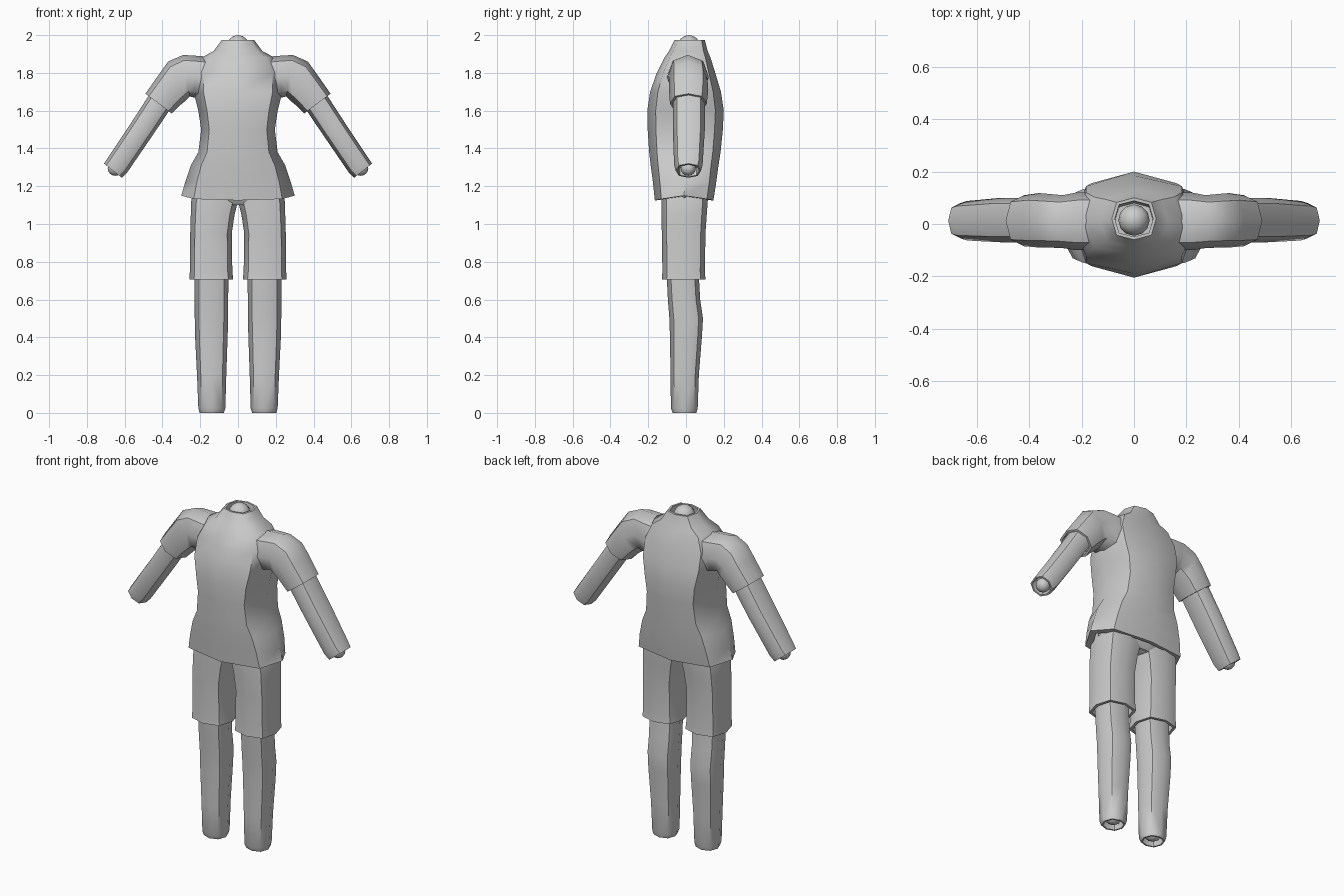
import bpy, bmesh, math
from mathutils import Vector

cube = bpy.data.objects.get("Cube")
if cube:
    bpy.data.objects.remove(cube)

grey = bpy.data.materials.new("plain_grey")
grey.use_nodes = True
grey.diffuse_color = (0.6, 0.6, 0.6, 1)
grey.node_tree.nodes["Principled BSDF"].inputs["Base Color"].default_value = grey.diffuse_color

SIDES = 8


def finish(name, bm):
    bmesh.ops.recalc_face_normals(bm, faces=bm.faces)
    mesh = bpy.data.meshes.new(name)
    bm.to_mesh(mesh)
    bm.free()
    mesh.materials.append(grey)
    obj = bpy.data.objects.new(name, mesh)
    bpy.context.collection.objects.link(obj)
    bpy.ops.object.select_all(action="DESELECT")
    bpy.context.view_layer.objects.active = obj
    obj.select_set(True)
    bpy.ops.object.shade_smooth_by_angle(angle=math.radians(50))


def ring_points(ring, corner):
    """Eight-sided section spanning two points in the xz plane and a y range."""
    xa, za, xb, zb, front, back = ring
    mid = Vector(((xa + xb) / 2, (front + back) / 2, (za + zb) / 2))
    across = Vector(((xb - xa) / 2, 0, (zb - za) / 2))
    deep = Vector((0, (back - front) / 2, 0))
    points = []
    for i in range(SIDES):
        a = math.tau * i / SIDES
        k = corner * math.sqrt(2) if i % 2 else 1
        points.append(mid + across * math.cos(a) * k + deep * math.sin(a) * k)
    return points


def hollow(points, towards, depth):
    """Inner lip of an open end, followed by a recessed ring."""
    mid = sum(points, Vector()) / SIDES
    inward = (towards - mid).normalized() * depth
    lip = [mid + (p - mid) * 0.86 for p in points]
    return [lip, [p + inward for p in lip]]


def loft(name, rings, side=1, corner=0.74, open_start=0, open_end=0, droop=0):
    loops = [ring_points(r, corner) for r in rings]
    for i, p in enumerate(loops[0]):
        p.z -= droop * abs(math.sin(math.tau * i / SIDES))
    centre = lambda loop: sum(loop, Vector()) / SIDES
    if open_end:
        loops += hollow(loops[-1], centre(loops[-2]), open_end)
    if open_start:
        loops = hollow(loops[0], centre(loops[1]), open_start)[::-1] + loops
    bm = bmesh.new()
    rows = [[bm.verts.new((p.x * side, p.y, p.z)) for p in loop] for loop in loops]
    for low, high in zip(rows, rows[1:]):
        for i in range(SIDES):
            j = (i + 1) % SIDES
            bm.faces.new((low[i], low[j], high[j], high[i]))
    bm.faces.new(rows[0])
    bm.faces.new(rows[-1])
    finish(name, bm)


def upright(z, xa, xb, front, back):
    return (xa, z, xb, z, front, back)


def ball(name, centre, radius):
    bm = bmesh.new()
    bmesh.ops.create_uvsphere(bm, u_segments=12, v_segments=8, radius=radius)
    bmesh.ops.translate(bm, verts=bm.verts, vec=centre)
    finish(name, bm)


# Shirt body: height, half width, front, back
shirt = [
    (1.15, 0.3, -0.165, 0.145),
    (1.22, 0.28, -0.175, 0.16),
    (1.31, 0.25, -0.187, 0.172),
    (1.38, 0.21, -0.195, 0.183),
    (1.5, 0.195, -0.203, 0.195),
    (1.6, 0.21, -0.205, 0.2),
    (1.7, 0.235, -0.19, 0.185),
    (1.8, 0.235, -0.155, 0.155),
    (1.88, 0.195, -0.115, 0.13),
    (1.915, 0.13, -0.09, 0.115),
    (1.975, 0.085, -0.06, 0.1),
]
loft("shirt_body", [upright(z, -w, w, f, b) for z, w, f, b in shirt],
     corner=0.78, open_start=0.06, open_end=0.07, droop=0.025)
ball("neck_joint", (0, 0.015, 1.94), 0.06)

# Hips under the shirt hem
loft("shorts_hips", [upright(1.1, -0.2, 0.2, -0.1, 0.09),
                     upright(1.14, -0.245, 0.245, -0.13, 0.115),
                     upright(1.25, -0.23, 0.23, -0.14, 0.13)])

for label, side in (("left", 1), ("right", -1)):
    # Short sleeve, rounded over the shoulder
    loft(label + "_sleeve", [
        (0.1, 1.88, 0.17, 1.66, -0.1, 0.12),
        (0.21, 1.89, 0.235, 1.67, -0.1, 0.12),
        (0.29, 1.895, 0.255, 1.675, -0.092, 0.11),
        (0.37, 1.86, 0.28, 1.65, -0.09, 0.115),
        (0.42, 1.79, 0.305, 1.63, -0.09, 0.118),
        (0.49, 1.69, 0.35, 1.585, -0.085, 0.11),
    ], side, open_end=0.04)
    # Bare arm with a hollow wrist
    loft(label + "_arm", [
        (0.44, 1.73, 0.33, 1.65, -0.07, 0.1),
        (0.56, 1.545, 0.455, 1.465, -0.07, 0.1),
        (0.69, 1.35, 0.585, 1.275, -0.063, 0.088),
        (0.71, 1.32, 0.615, 1.245, -0.055, 0.08),
    ], side, open_end=0.05)
    ball(label + "_wrist_joint", (side * 0.65, 0.012, 1.295), 0.04)
    # Shorts leg
    loft(label + "_shorts_leg", [
        upright(0.705, 0.025, 0.258, -0.128, 0.103),
        upright(0.75, 0.03, 0.255, -0.125, 0.1),
        upright(0.95, 0.033, 0.253, -0.128, 0.103),
        upright(1.05, 0.018, 0.25, -0.13, 0.11),
        upright(1.12, 0, 0.248, -0.13, 0.115),
        upright(1.22, 0, 0.22, -0.13, 0.12),
    ], side, corner=0.78, open_start=0.04)
    # Lower leg with the calf set back and a hollow ankle
    loft(label + "_leg", [
        upright(0, 0.075, 0.203, -0.07, 0.055),
        upright(0.025, 0.067, 0.21, -0.08, 0.062),
        upright(0.2, 0.062, 0.217, -0.082, 0.068),
        upright(0.4, 0.055, 0.227, -0.085, 0.084),
        upright(0.5, 0.052, 0.229, -0.088, 0.09),
        upright(0.6, 0.052, 0.229, -0.096, 0.075),
        upright(0.78, 0.05, 0.232, -0.105, 0.065),
    ], side, open_start=0.05)
    ball(label + "_ankle_joint", (side * 0.139, -0.008, 0.055), 0.05)
